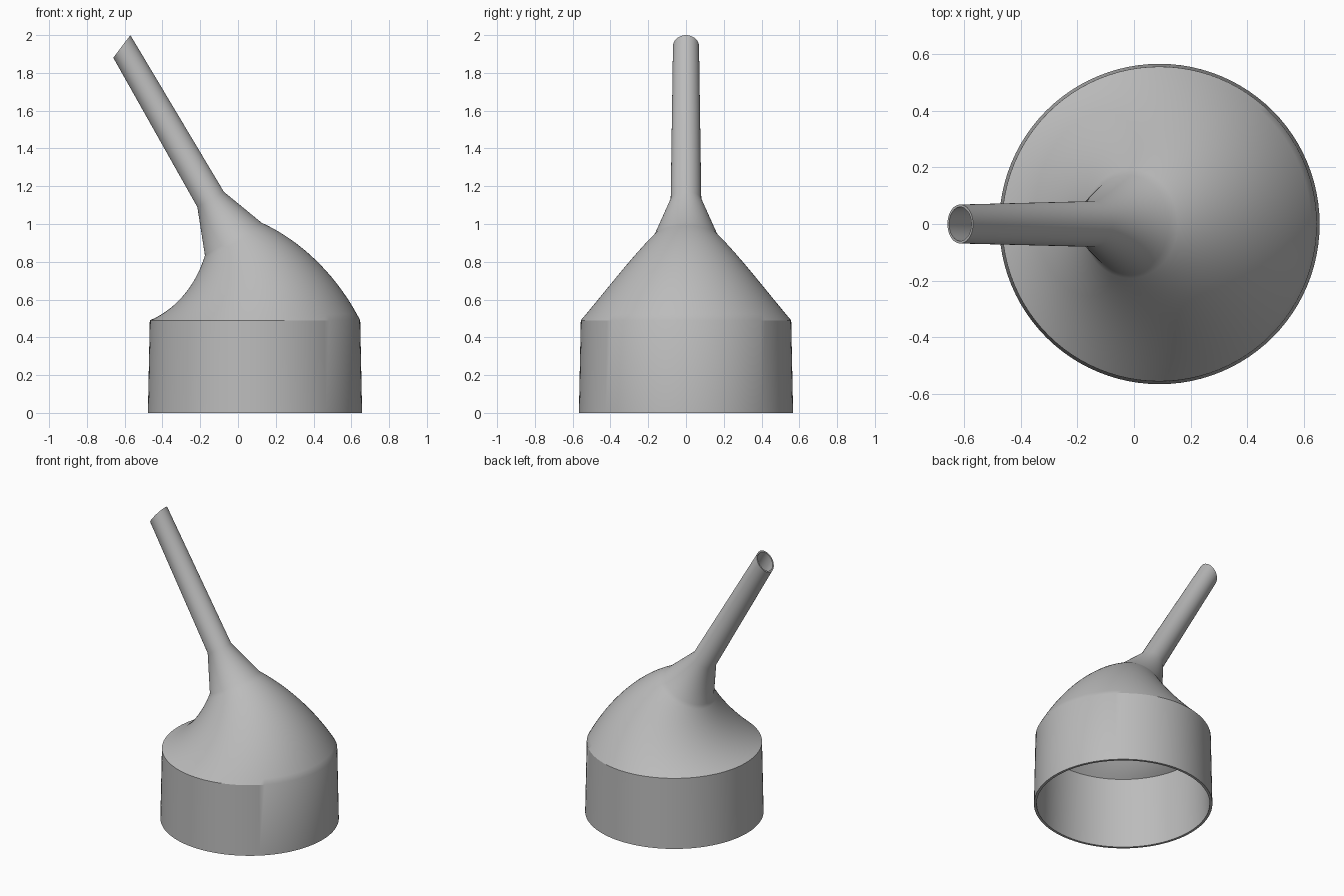
import bpy, bmesh
from math import sin, cos, pi, radians
from mathutils import Vector

cube = bpy.data.objects.get("Cube")
if cube:
    bpy.data.objects.remove(cube, do_unlink=True)

SEGMENTS = 96
BEND = radians(30)        # lean of the spout
ARC = 0.861               # bend radius of the cone's centre line
CONE_STEPS = 20

# Main colour
mat = bpy.data.materials.new("grey_plastic")
mat.use_nodes = True
colour = (0.5, 0.5, 0.5, 1)
mat.diffuse_color = colour
mat.node_tree.nodes["Principled BSDF"].inputs["Base Color"].default_value = colour

# Stations along the centre line: x, z, tilt, radius, stretch, wall thickness
stations = [(0.09, 0, 0, 0.567, 1, 0.017)]
# Bent cone: the ring turns along an arc while its radius shrinks evenly
for i in range(CONE_STEPS + 1):
    t = i / CONE_STEPS
    a = BEND * t
    stations.append((0.09 - ARC * (1 - cos(a)), 0.49 + ARC * sin(a), a,
                     0.557 + (0.173 - 0.557) * t, 1, 0.017 - 0.005 * t))
# Neck, then spout with an oblique tip
stations.append((-0.145, 1.13, BEND, 0.081, 1, 0.01))
stations.append((-0.615, 1.94, radians(53), 0.069, 1.087, 0.009))


def add_ring(bm, x, z, tilt, radius, stretch):
    across = Vector((cos(tilt), 0, sin(tilt))) * radius * stretch
    side = Vector((0, radius, 0))
    centre = Vector((x, 0, z))
    angles = [2 * pi * k / SEGMENTS for k in range(SEGMENTS)]
    return [bm.verts.new(centre + across * cos(a) + side * sin(a)) for a in angles]


# Outer skin going up, inner skin coming back down, joined at both rims
bm = bmesh.new()
rings = [add_ring(bm, *s[:5]) for s in stations]
rings += [add_ring(bm, x, z, tilt, r - wall, stretch)
          for x, z, tilt, r, stretch, wall in reversed(stations)]
for low, high in zip(rings, rings[1:] + rings[:1]):
    for k in range(SEGMENTS):
        n = (k + 1) % SEGMENTS
        bm.faces.new((low[k], low[n], high[n], high[k]))
bmesh.ops.recalc_face_normals(bm, faces=bm.faces)

mesh = bpy.data.meshes.new("funnel")
bm.to_mesh(mesh)
bm.free()
mesh.materials.append(mat)
funnel = bpy.data.objects.new("funnel", mesh)
bpy.context.collection.objects.link(funnel)

bpy.ops.object.select_all(action='DESELECT')
funnel.select_set(True)
bpy.context.view_layer.objects.active = funnel
bpy.ops.object.shade_smooth_by_angle(angle=radians(30))
